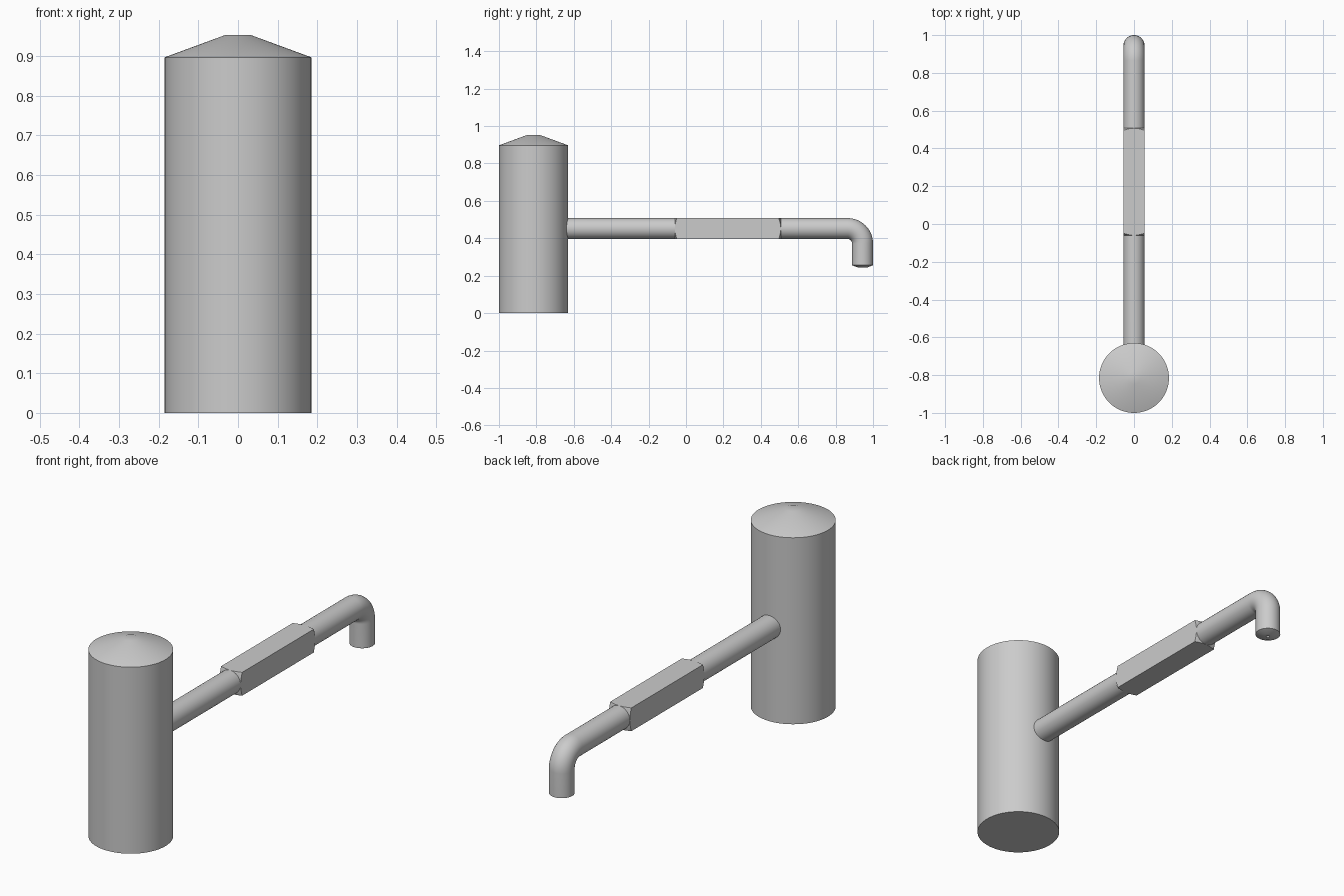
import bpy, bmesh
from math import pi, sin, cos, radians
from mathutils import Matrix

cube = bpy.data.objects.get("Cube")
if cube:
    bpy.data.objects.remove(cube, do_unlink=True)

# Shared material
steel = bpy.data.materials.new("plain_grey")
steel.use_nodes = True
GREY = (0.6, 0.6, 0.6, 1)
steel.diffuse_color = GREY
steel.node_tree.nodes["Principled BSDF"].inputs["Base Color"].default_value = GREY

TANK_Y, TANK_R = -0.815, 0.185
PIPE_R, PIPE_Z = 0.056, 0.452
BEND_R, DROP_Y = 0.08, 0.944
BOX_START, BOX_END, CHAMFER = -0.06, 0.507, 0.014
RIM_Z = 0.256


def select(obj):
    bpy.ops.object.select_all(action="DESELECT")
    obj.select_set(True)
    bpy.context.view_layer.objects.active = obj


def finish(obj):
    select(obj)
    bpy.ops.object.shade_smooth_by_angle(angle=radians(30))
    return obj


def add_mesh(name, bm):
    bmesh.ops.recalc_face_normals(bm, faces=bm.faces)
    mesh = bpy.data.meshes.new(name)
    bm.to_mesh(mesh)
    bm.free()
    mesh.materials.append(steel)
    obj = bpy.data.objects.new(name, mesh)
    bpy.context.collection.objects.link(obj)
    return obj


def lathe(name, profile, location, segments=64):
    """Turn (radius, height) pairs about z and cap both ends."""
    bm = bmesh.new()
    rings = [[bm.verts.new((r * cos(2 * pi * i / segments),
                            r * sin(2 * pi * i / segments), z))
              for i in range(segments)] for r, z in profile]
    for low, high in zip(rings, rings[1:]):
        for i in range(segments):
            j = (i + 1) % segments
            bm.faces.new((low[i], low[j], high[j], high[i]))
    bm.faces.new(rings[0][::-1])
    bm.faces.new(rings[-1])
    obj = add_mesh(name, bm)
    obj.location = location
    return obj


# Upright tank with its shallow cone roof
finish(lathe("tank", [(TANK_R, 0), (TANK_R, 0.897)], (0, TANK_Y, 0)))
finish(lathe("tank_roof", [(TANK_R, 0.897), (0.033, 0.953)], (0, TANK_Y, 0)))

# Pipe running back from the tank and bending down
path = [(TANK_Y + 0.1, PIPE_Z)]
for i in range(17):
    a = pi / 2 * i / 16
    path.append((DROP_Y - BEND_R + BEND_R * sin(a), PIPE_Z - BEND_R + BEND_R * cos(a)))
path.append((DROP_Y, RIM_Z))
curve = bpy.data.curves.new("pipe", "CURVE")
curve.dimensions = "3D"
curve.bevel_depth = PIPE_R
curve.bevel_resolution = 14
spline = curve.splines.new("POLY")
spline.points.add(len(path) - 1)
for point, (y, z) in zip(spline.points, path):
    point.co = (0, y, z, 1)
curve.materials.append(steel)
pipe = bpy.data.objects.new("pipe", curve)
bpy.context.collection.objects.link(pipe)
select(pipe)
bpy.ops.object.convert(target="MESH")
finish(bpy.context.object)

# Tapered nozzle tip with a small bore
finish(lathe("nozzle_tip", [(PIPE_R, RIM_Z), (0.025, 0.244), (0.008, 0.243), (0.008, 0.252)],
             (0, DROP_Y, 0)))

# Square sleeve around the pipe, its end corners trimmed by a cone
length, middle = BOX_END - BOX_START, (BOX_START + BOX_END) / 2
bm = bmesh.new()
bmesh.ops.create_cube(bm, size=1, matrix=Matrix.Diagonal((PIPE_R * 2, length, PIPE_R * 2, 1)))
sleeve = add_mesh("square_sleeve", bm)
sleeve.location = (0, middle, PIPE_Z)
half, wide = length / 2, PIPE_R * 1.5
trim = lathe("sleeve_trim", [(PIPE_R, -half), (wide, CHAMFER - half),
                             (wide, half - CHAMFER), (PIPE_R, half)], sleeve.location)
trim.rotation_euler.x = pi / 2
trim.hide_render = True
cut = sleeve.modifiers.new("trim", "BOOLEAN")
cut.operation = "INTERSECT"
cut.solver = "EXACT"
cut.object = trim
select(sleeve)
bpy.ops.object.modifier_apply(modifier=cut.name)
bpy.data.objects.remove(trim, do_unlink=True)
finish(sleeve)
